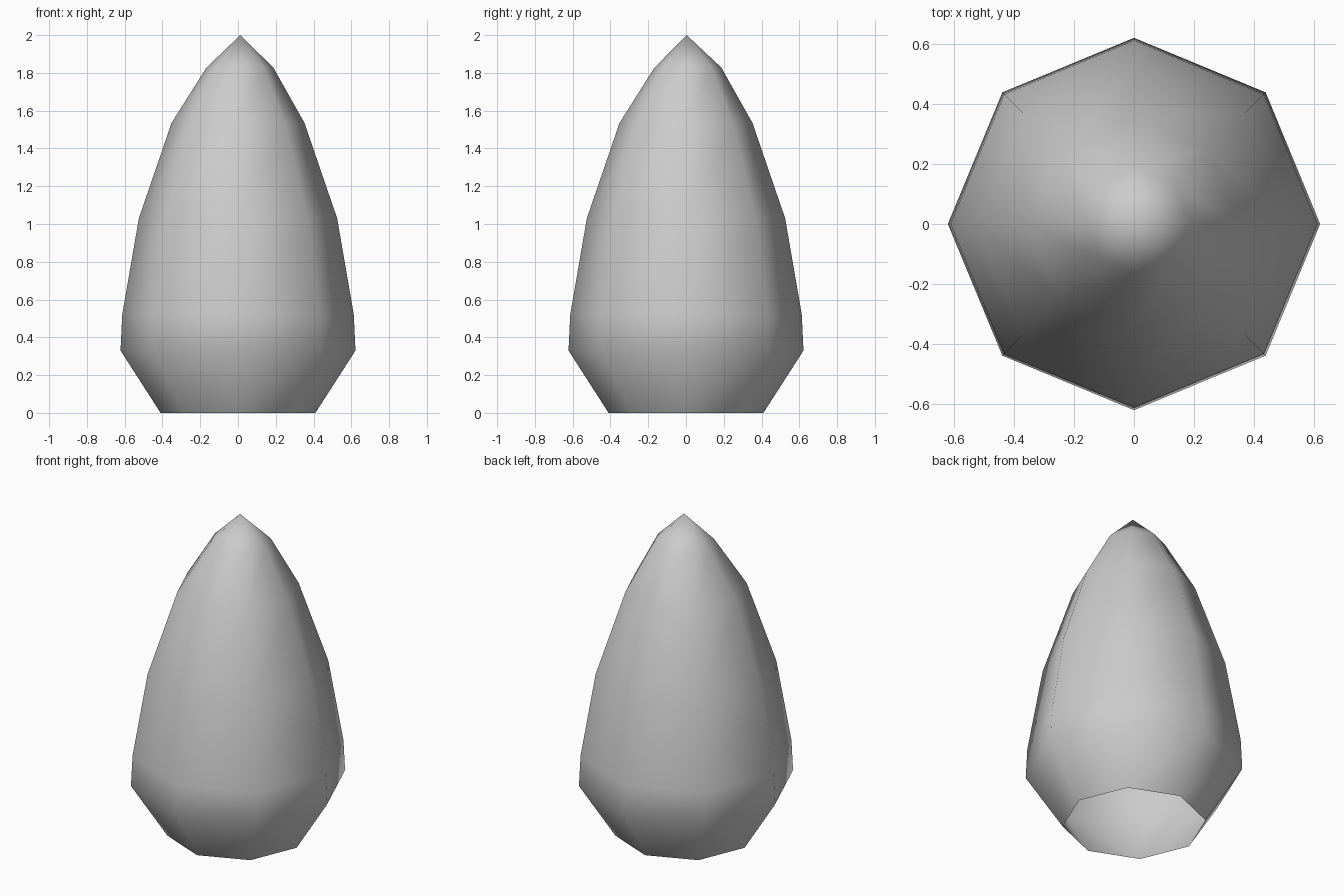
import bpy
import bmesh
from math import cos, sin, tau

cube = bpy.data.objects.get("Cube")
if cube:
    bpy.data.objects.remove(cube, do_unlink=True)

SIDES = 8
# Rings from the open base upward: radius, height, sideways drift
RINGS = [(0.41, 0.0, 0), (0.622, 0.33, 0), (0.613, 0.52, 0),
         (0.525, 1.03, 0), (0.352, 1.535, 0), (0.177, 1.828, 0.01)]
TIP = (0.012, 0.004, 2.0)

# One plain grey material
grey = bpy.data.materials.new("stone_grey")
grey.use_nodes = True
colour = (0.6, 0.6, 0.6, 1)
grey.diffuse_color = colour
grey.node_tree.nodes["Principled BSDF"].inputs["Base Color"].default_value = colour

# Eight-sided bud shell, open underneath
bm = bmesh.new()
rings = []
for radius, z, drift in RINGS:
    rings.append([bm.verts.new((radius * cos(tau * i / SIDES) + drift,
                                radius * sin(tau * i / SIDES) + drift, z))
                  for i in range(SIDES)])
tip = bm.verts.new(TIP)
for i in range(SIDES):
    j = (i + 1) % SIDES
    for low, high in zip(rings, rings[1:]):
        bm.faces.new((low[i], low[j], high[j], high[i]))
    bm.faces.new((rings[-1][i], rings[-1][j], tip))
for face in bm.faces:
    face.smooth = True

mesh = bpy.data.meshes.new("bud_shell")
bm.to_mesh(mesh)
bm.free()
mesh.materials.append(grey)
bpy.context.collection.objects.link(bpy.data.objects.new("bud_shell", mesh))
